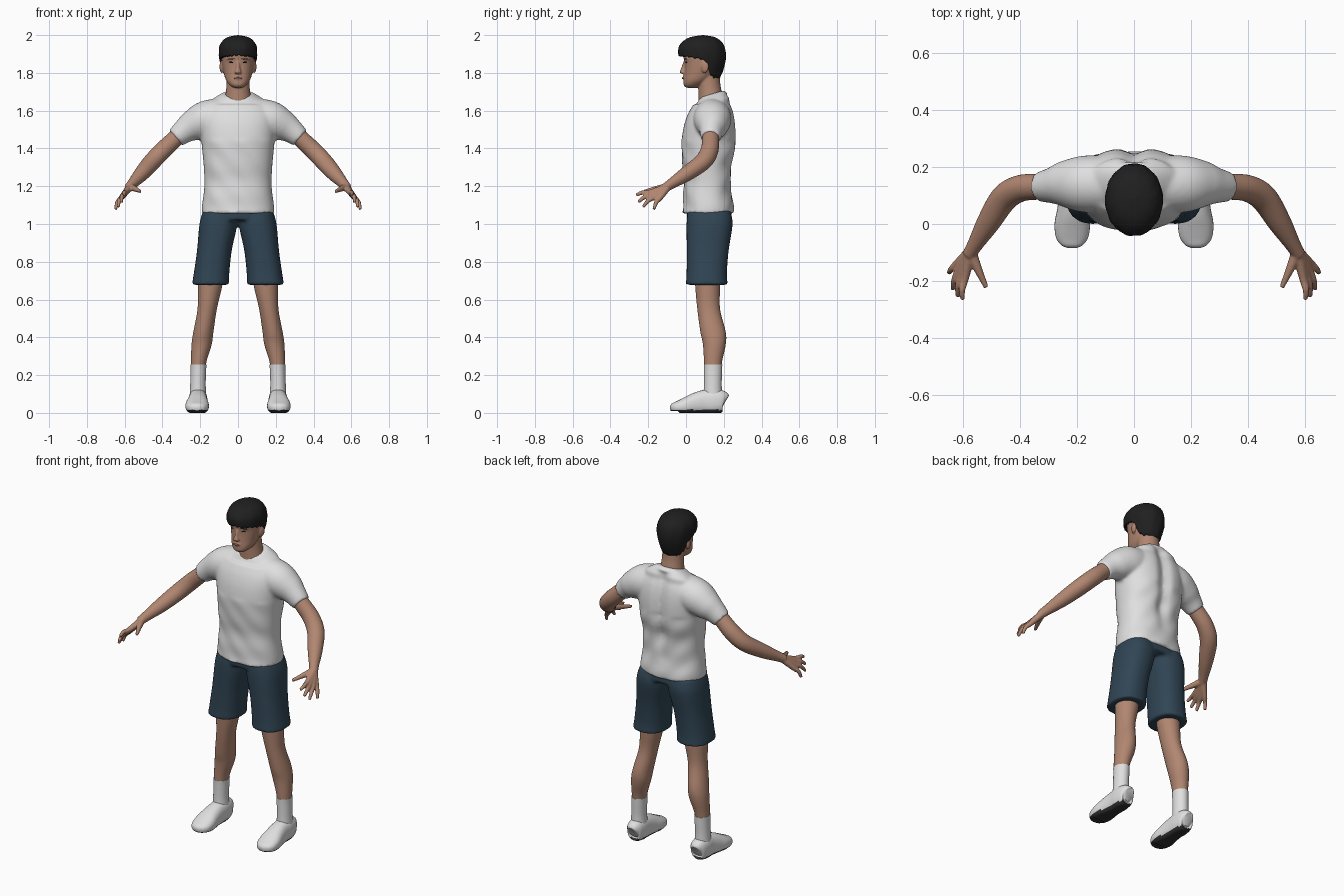
import bpy, bmesh, math
from mathutils import Vector, Matrix

if "Cube" in bpy.data.objects:
    bpy.data.objects.remove(bpy.data.objects["Cube"])

made = []


def material(name, r, g, b):
    m = bpy.data.materials.new(name)
    m.use_nodes = True
    m.diffuse_color = (r, g, b, 1)
    bsdf = next(n for n in m.node_tree.nodes if n.type == 'BSDF_PRINCIPLED')
    bsdf.inputs["Base Color"].default_value = (r, g, b, 1)
    bsdf.inputs["Roughness"].default_value = 0.8
    return m


skin = material("skin", .44, .24, .165)
white = material("white_cloth", .74, .74, .74)
navy = material("navy_cloth", .03, .06, .09)
black = material("black_hair", .014, .014, .014)
rubber = material("dark_sole", .03, .03, .03)
lip = material("lip", .27, .12, .09)


def spline(points, steps):
    """Catmull-Rom curve through tuples of any length."""
    out = []
    last = len(points) - 1
    for i in range(last):
        p0, p1, p2, p3 = (points[max(0, min(last, i + k))] for k in (-1, 0, 1, 2))
        for s in range(steps):
            t = s / steps
            out.append([b + .5 * t * (c - a + t * (2 * a - 5 * b + 4 * c - d + t * (3 * (b - c) + d - a)))
                        for a, b, c, d in zip(p0, p1, p2, p3)])
    return out + [list(points[-1])]


def loft(bm, stations, along=False, power=2, segs=32, steps=5, side=1):
    """Skin rings (x, y, z, width, depth); rings are level, or square to the path."""
    path = spline(stations, steps)
    centres = [Vector((p[0] * side, p[1], p[2])) for p in path]
    rings = []
    for i, (c, p) in enumerate(zip(centres, path)):
        u, v = Vector((1, 0, 0)), Vector((0, 1, 0))
        if along:
            t = (centres[min(i + 1, len(path) - 1)] - centres[max(i - 1, 0)]).normalized()
            u = t.cross(Vector((0, 0, 1))).normalized()
            v = u.cross(t)
        ring = []
        for k in range(segs):
            a = math.tau * k / segs
            ca, sa = math.cos(a), math.sin(a)
            x = math.copysign(abs(ca) ** (2 / power), ca) * max(p[3], .001)
            y = math.copysign(abs(sa) ** (2 / power), sa) * max(p[4], .001)
            ring.append(bm.verts.new(c + u * x + v * y))
        rings.append(ring)
    for r, q in zip(rings, rings[1:]):
        for k in range(segs):
            n = (k + 1) % segs
            bm.faces.new((r[k], r[n], q[n], q[k]))
    bm.faces.new(rings[0][::-1])
    bm.faces.new(rings[-1])


def finish(name, bm, *mats, voxel=0, smooth=4, mirror=False):
    bmesh.ops.recalc_face_normals(bm, faces=bm.faces)
    me = bpy.data.meshes.new(name)
    bm.to_mesh(me)
    bm.free()
    ob = bpy.data.objects.new(name, me)
    bpy.context.scene.collection.objects.link(ob)
    for m in mats:
        me.materials.append(m)
    if voxel:
        mod = ob.modifiers.new("blend", 'REMESH')
        mod.mode, mod.voxel_size, mod.use_smooth_shade = 'VOXEL', voxel, True
        mod = ob.modifiers.new("soften", 'SMOOTH')
        mod.factor, mod.iterations = .5, smooth
    if mirror:
        ob.modifiers.new("mirror", 'MIRROR').use_mirror_merge = False
    made.append(ob)
    return ob


def blob(bm, centre, size, turn=0, roll=0):
    mat = (Matrix.Translation(centre) @ Matrix.Rotation(turn, 4, 'Z')
           @ Matrix.Rotation(roll, 4, 'Y') @ Matrix.Diagonal((*size, 1)))
    bmesh.ops.create_uvsphere(bm, u_segments=20, v_segments=12, radius=1, matrix=mat)


# Shirt: torso with a hollow along the spine and soft folds, plus two sleeves
bm = bmesh.new()
loft(bm, [(0, .115, 1.055, .192, .136), (0, .117, 1.1, .19, .133), (0, .115, 1.2, .178, .126),
          (0, .115, 1.3, .181, .13), (0, .12, 1.4, .19, .145), (0, .126, 1.5, .2, .141),
          (0, .132, 1.57, .2, .127), (0, .138, 1.62, .175, .107), (0, .14, 1.66, .13, .083),
          (0, .14, 1.69, .08, .064)], power=2.3, segs=64, steps=8)
for v in bm.verts:
    x, y, z = v.co
    if y > .14 and 1.15 < z < 1.66:
        v.co.y -= .024 * math.exp(-(x / .035) ** 2) * min(1, (z - 1.15) * 6)
    if z < 1.45:
        v.co.y += .004 * math.sin(z * 42 + x * 22) * math.cos(x * 24)
    if z > 1.64:
        v.co.z += (y - .14) * .3
for s in (1, -1):
    loft(bm, [(.07, .14, 1.575, .095, .095), (.17, .14, 1.552, .1, .1), (.24, .14, 1.52, .083, .083),
              (.285, .135, 1.492, .064, .066), (.33, .13, 1.455, .052, .053)], along=True, side=s)
finish("shirt", bm, white, voxel=.009, smooth=5)

# Shorts: hips with two wide legs
bm = bmesh.new()
loft(bm, [(0, .125, 1.02, .19, .118), (0, .122, 1.06, .182, .118), (0, .12, 1.1, .17, .11)], power=2.5)
for s in (1, -1):
    loft(bm, [(.1, .122, 1.07, .085, .112), (.104, .125, 1.0, .1, .122), (.125, .115, .86, .092, .111),
              (.14, .11, .74, .094, .107), (.146, .11, .678, .098, .111)], power=2.3, side=s)
finish("shorts", bm, navy, voxel=.009)

# Legs and socks
bm = bmesh.new()
loft(bm, [(.145, .115, .74, .066, .068), (.148, .115, .67, .064, .066), (.163, .12, .55, .051, .06),
          (.183, .143, .43, .053, .067), (.193, .15, .36, .053, .06), (.21, .142, .25, .039, .046),
          (.212, .142, .1, .037, .044)])
finish("legs", bm, skin, mirror=True)
bm = bmesh.new()
loft(bm, [(.212, .142, .09, .044, .05), (.212, .142, .15, .041, .047), (.21, .143, .22, .041, .048),
          (.209, .143, .255, .042, .049)])
finish("socks", bm, white, mirror=True)

# Shoes, flattened below and dark underneath
bm = bmesh.new()
loft(bm, [(.211, .207, .06, .024, .035), (.211, .195, .064, .043, .057), (.212, .15, .063, .05, .068),
          (.212, .1, .06, .05, .065), (.214, .05, .052, .055, .057), (.216, 0, .04, .062, .046),
          (.217, -.045, .032, .057, .033), (.217, -.072, .029, .04, .024), (.217, -.084, .028, .016, .012)],
     along=True, power=2.4)
for v in bm.verts:
    v.co.z = max(v.co.z, .003 if v.co.y > -.04 else .012)
lowest = min(v.co.z for v in bm.verts)
for v in bm.verts:
    v.co.z -= lowest
for f in bm.faces:
    f.material_index = int(f.calc_center_median().z < .017)
finish("shoes", bm, white, rubber, mirror=True)

# Arms with palm and fingers blended into one skin
bm = bmesh.new()
loft(bm, [(.3, .13, 1.483, .044, .044), (.34, .13, 1.445, .045, .045), (.4, .124, 1.388, .047, .047),
          (.455, .09, 1.33, .048, .046), (.51, .005, 1.267, .041, .04), (.555, -.07, 1.218, .028, .029),
          (.578, -.108, 1.193, .024, .024)], along=True, steps=6)
wrist = (.572, -.095, 1.198, .02, .02)
knuckles = [(.592, -.188, 1.168), (.602, -.178, 1.157), (.612, -.16, 1.147), (.618, -.138, 1.138)]
tips = [(.6, -.264, 1.153), (.617, -.253, 1.116), (.634, -.228, 1.09), (.648, -.17, 1.077)]
for k, t in zip(knuckles, tips):
    mid = [(a + b) / 2 + d for a, b, d in zip(k, t, (.006, -.004, .006))]
    loft(bm, [wrist, (*k, .015, .015), (*mid, .0115, .0115), (*t, .0085, .0085)], along=True, segs=14)
loft(bm, [(.57, -.1, 1.198, .02, .02), (.55, -.15, 1.188, .016, .016), (.533, -.188, 1.18, .012, .012),
          (.517, -.222, 1.172, .009, .009)], along=True, segs=14)
finish("arms_and_hands", bm, skin, voxel=.005, smooth=3, mirror=True)

# Head: skull, jaw, neck, nose and ears in one skin
bm = bmesh.new()
loft(bm, [(0, .03, 1.721, .024, .028), (0, .036, 1.735, .044, .048), (0, .055, 1.76, .063, .068),
          (0, .08, 1.8, .076, .089), (0, .09, 1.85, .085, .098), (0, .09, 1.9, .087, .105),
          (0, .09, 1.95, .076, .092), (0, .09, 1.98, .04, .05)], power=2.15)
loft(bm, [(0, .135, 1.62, .08, .068), (0, .13, 1.68, .067, .064), (0, .123, 1.74, .061, .059),
          (0, .118, 1.8, .06, .06)])
loft(bm, [(0, -.006, 1.793, .014, .01), (0, -.017, 1.803, .018, .017), (0, -.012, 1.825, .011, .014),
          (0, -.006, 1.86, .008, .008)], segs=16)
blob(bm, (0, -.006, 1.775), (.024, .013, .013))
for s in (1, -1):
    blob(bm, (s * .086, .1, 1.833), (.011, .021, .034), s * -.3)
    blob(bm, (s * .034, .006, 1.873), (.03, .011, .008), s * .3)
finish("head_and_neck", bm, skin, voxel=.005, smooth=4)

# Eyes, brows and lips as thin plates
bm = bmesh.new()
for s in (1, -1):
    blob(bm, (s * .035, .001, 1.856), (.013, .0045, .0045), s * .3)
finish("eyes", bm, black)
bm = bmesh.new()
for s in (1, -1):
    blob(bm, (s * .037, -.002, 1.874), (.021, .0045, .0035), s * .36, s * .1)
finish("eyebrows", bm, black)
bm = bmesh.new()
blob(bm, (0, -.017, 1.772), (.021, .0045, .0055))
finish("lips", bm, lip)

# Hair: a cap whose lower edge runs from fringe to sideburn to nape
profile = spline([(1.75, .088, .062, .078), (1.8, .092, .08, .1), (1.87, .088, .098, .123),
                  (1.93, .083, .1, .124), (1.968, .085, .083, .1), (1.99, .088, .052, .062),
                  (2.0, .09, .002, .002)], 10)
edge = [(0, 1.893), (.3, 1.886), (.5, 1.872), (.56, 1.85), (.6, 1.8), (.7, 1.775), (1, 1.765)]


def lookup(table, key):
    for a, b in zip(table, table[1:]):
        if key <= b[0]:
            t = max(0, (key - a[0]) / (b[0] - a[0]))
            return [p + t * (q - p) for p, q in zip(a, b)]
    return table[-1]


bm = bmesh.new()
columns = []
for k in range(72):
    a = math.tau * k / 72
    low = lookup(edge, abs((a / math.pi + 1) % 2 - 1))[1] + .004 * math.sin(k * 2.1)
    col = []
    for i in range(25):
        z = low + (2 - low) * math.sin(i / 24 * math.pi / 2)
        _, cy, rx, ry = lookup(profile, z)
        r = 1 + .016 * math.sin(a * 13 + z * 45) * math.sin(z * 60 + a * 3)
        col.append(bm.verts.new((rx * r * math.sin(a), cy - ry * r * math.cos(a), z)))
    columns.append(col)
for k, c in enumerate(columns):
    n = columns[(k + 1) % 72]
    for i in range(24):
        bm.faces.new((c[i], n[i], n[i + 1], c[i + 1]))
bm.faces.new([c[-1] for c in columns])
hair = finish("hair", bm, black)
shell = hair.modifiers.new("thickness", 'SOLIDIFY')
shell.thickness, shell.offset = .018, -1

# Smooth shading with sharp hems
for ob in made:
    ob.select_set(True)
bpy.context.view_layer.objects.active = made[0]
bpy.ops.object.shade_smooth_by_angle(angle=math.radians(50))
